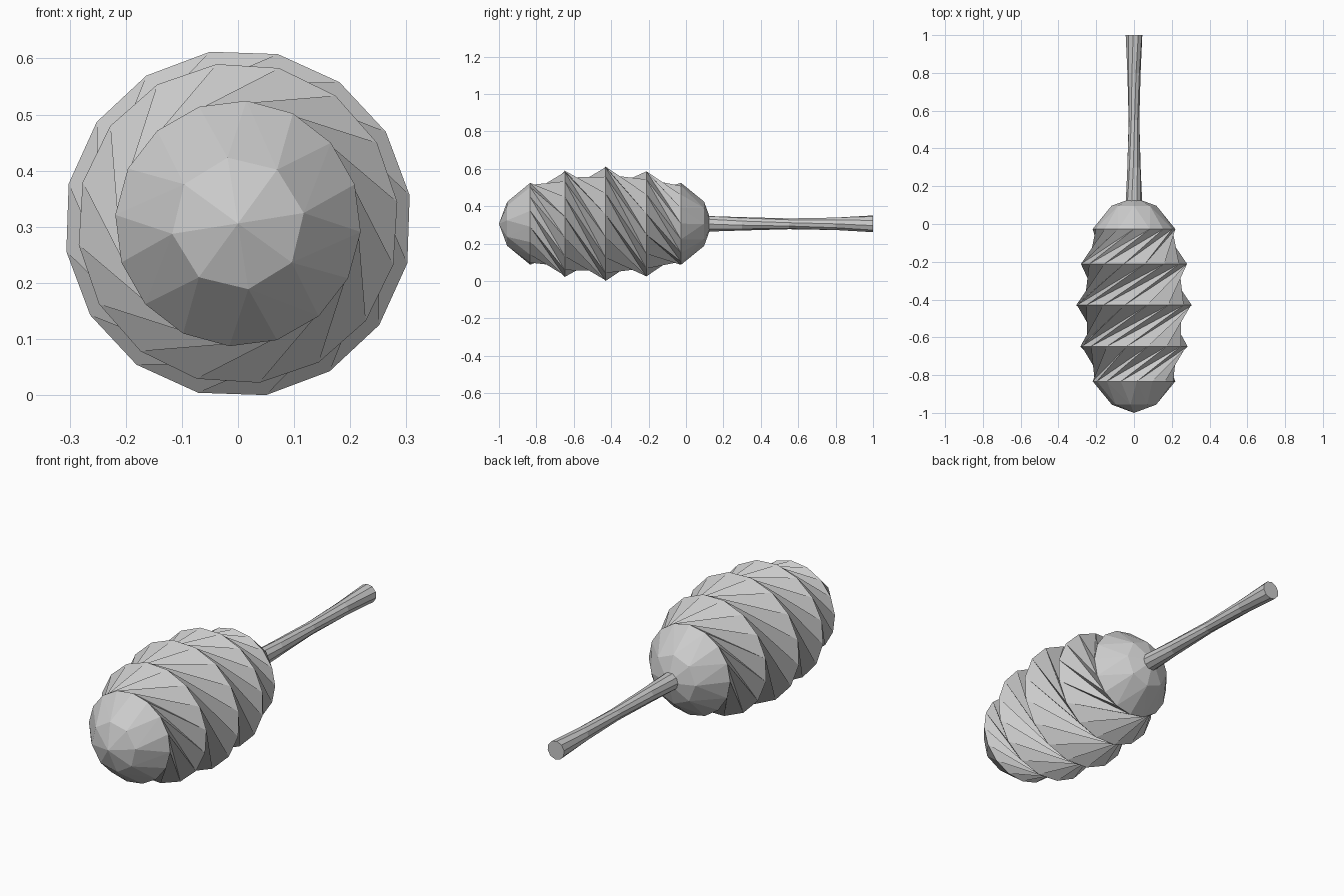
import bpy, bmesh
from math import sin, cos, pi, radians

if "Cube" in bpy.data.objects:
    bpy.data.objects.remove(bpy.data.objects["Cube"])

CZ = 0.306              # height of the long axis
CY, HALF, R = -0.43, 0.57, 0.31   # head centre, half length, radius


def ring(bm, y, r, n, deg):
    """Ring of n vertices around the long axis, turned by deg."""
    return [bm.verts.new((r * cos(radians(deg) + 2 * pi * i / n), y,
                          CZ + r * sin(radians(deg) + 2 * pi * i / n)))
            for i in range(n)]


def twist_band(bm, a, b):
    """Triangles between two equal rings: straight ridges, deeper valleys."""
    for i in range(len(a)):
        bm.faces.new((a[i], b[i], b[i - 1]))
        bm.faces.new((a[i], b[i - 1], a[i - 1]))


def end_cap(bm, edge, y_ring, y_tip, deg):
    """Faceted dome: 16-sided edge to an 8-sided ring to a tip."""
    c = ring(bm, y_ring, R * sin(pi / 8), 8, deg)
    tip = bm.verts.new((0, y_tip, CZ))
    for j in range(8):
        k, nxt = 2 * j, c[(j + 1) % 8]
        bm.faces.new((c[j], edge[k], edge[k + 1]))
        bm.faces.new((c[j], edge[k + 1], edge[(k + 2) % 16]))
        bm.faces.new((c[j], edge[(k + 2) % 16], nxt))
        bm.faces.new((tip, c[j], nxt))


def finish(bm, name):
    bmesh.ops.recalc_face_normals(bm, faces=bm.faces)
    me = bpy.data.meshes.new(name)
    bm.to_mesh(me)
    bm.free()
    bpy.context.collection.objects.link(bpy.data.objects.new(name, me))


# Head: an ellipsoid of 16 sides with its middle rings twisted along the axis
bm = bmesh.new()
START = -4
TWIST = -121.7 / (HALF * cos(pi / 4))     # degrees per unit of length
rings = []
for k in range(2, 7):
    y = CY - HALF * cos(k * pi / 8)
    turn = START + TWIST * (y - CY + HALF * cos(pi / 4))
    rings.append(ring(bm, y, R * sin(k * pi / 8), 16, turn))
for a, b in zip(rings, rings[1:]):
    twist_band(bm, a, b)
end_cap(bm, rings[0], CY - HALF * cos(pi / 8), CY - HALF, START + 13)
end_cap(bm, rings[-1], CY + HALF * cos(pi / 8), CY + HALF,
        START + 2 * -121.7 + 22.5)
finish(bm, "dipper_head")

# Handle: slender ten-sided rod with a narrow waist and a slight twist
bm = bmesh.new()
profile = [(0.08, 0.045), (0.3, 0.036), (0.55, 0.029), (0.8, 0.035), (1.0, 0.045)]
rings = [ring(bm, y, r, 10, -12 * i) for i, (y, r) in enumerate(profile)]
for a, b in zip(rings, rings[1:]):
    for i in range(10):
        bm.faces.new((a[i - 1], a[i], b[i], b[i - 1]))
bm.faces.new(rings[0])
bm.faces.new(rings[-1])
finish(bm, "handle")
